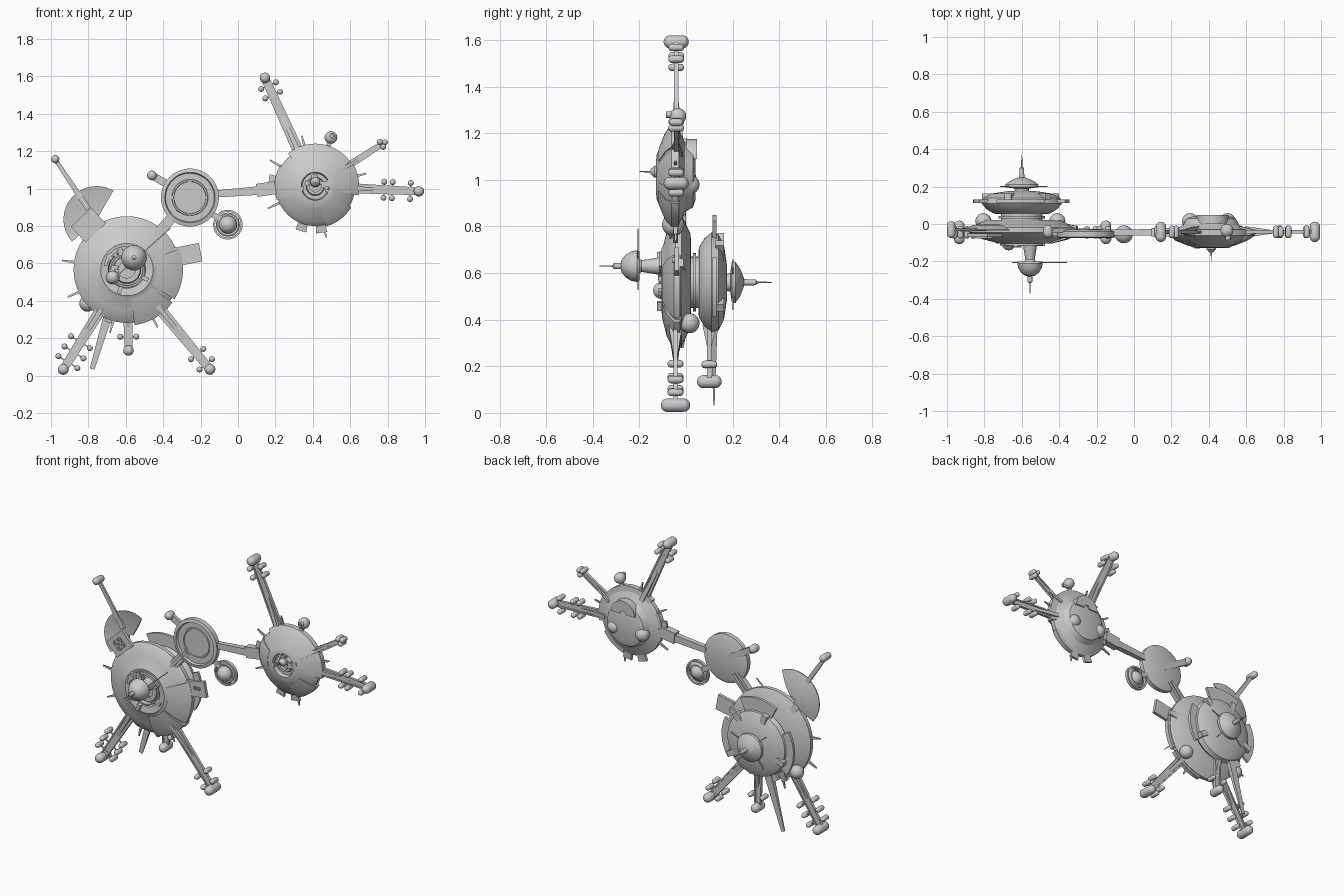
import bpy, bmesh, math, random
from mathutils import Vector

if "Cube" in bpy.data.objects:
    bpy.data.objects.remove(bpy.data.objects["Cube"])

random.seed(4)
A = (-.594, .567)    # large station centre (x, z)
B = (-.6, .56)       # rear saucer centre
C = (.413, 1.012)    # small station centre
M = (-.257, .952)    # middle disc centre


def finish(name, bm):
    bmesh.ops.remove_doubles(bm, verts=bm.verts, dist=1e-5)
    bmesh.ops.recalc_face_normals(bm, faces=bm.faces)
    me = bpy.data.meshes.new(name)
    bm.to_mesh(me)
    bm.free()
    ob = bpy.data.objects.new(name, me)
    bpy.context.collection.objects.link(ob)
    return ob


def lathe(name, c, prof, a0=0, a1=360, n=48):
    """Spin a (radius, y) outline about the y direction through c."""
    bm = bmesh.new()
    full = a1 - a0 >= 360
    n = n if full else max(4, int(n * (a1 - a0) / 360))
    rows = []
    for i in range(n if full else n + 1):
        a = math.radians(a0 + (a1 - a0) * i / n)
        rows.append([bm.verts.new((c[0] + r * math.cos(a), y, c[1] + r * math.sin(a))) for r, y in prof])
    k = len(prof)
    for i in range(n):
        p, q = rows[i], rows[(i + 1) % len(rows)]
        for j in range(k):
            m = (j + 1) % k
            if prof[j][0] < 1e-6 and prof[m][0] < 1e-6:
                continue
            bm.faces.new((p[j], p[m], q[m], q[j]))
    if not full:
        bm.faces.new(rows[0])
        bm.faces.new(rows[-1])
    return finish(name, bm)


def bar(name, p, q, y, w0, t0, w1=None, t1=None):
    """Tapered beam from p to q in the xz plane; w across, t along y."""
    w1, t1 = (w0 if w1 is None else w1), (t0 if t1 is None else t1)
    d = Vector((q[0] - p[0], q[1] - p[1])).normalized()
    bm = bmesh.new()
    ends = []
    for e, w, t in ((p, w0, t0), (q, w1, t1)):
        ends.append([bm.verts.new((e[0] - d.y * s * w / 2, y + u * t / 2, e[1] + d.x * s * w / 2))
                     for s, u in ((-1, -1), (1, -1), (1, 1), (-1, 1))])
    bm.faces.new(ends[0])
    bm.faces.new(ends[1])
    for i in range(4):
        j = (i + 1) % 4
        bm.faces.new((ends[0][i], ends[0][j], ends[1][j], ends[1][i]))
    return finish(name, bm)


def capsule(name, c, y, r, half, n=20):
    h = max(half - r, 0)
    arc = [math.radians(-90 + 180 * i / 12) for i in range(13)]
    prof = [(max(r * math.cos(a), 0) if 0 < i < 12 else 0, y + r * math.sin(a) + (h if i > 6 else -h))
            for i, a in enumerate(arc)]
    lathe(name, c, prof, n=n)


def ring(name, c, r0, r1, y0, y1, a0=0, a1=360):
    return lathe(name, c, [(r0, y0), (r1, y0), (r1, y1), (r0, y1)], a0, a1)


def polar(c, r, a):
    return (c[0] + r * math.cos(math.radians(a)), c[1] + r * math.sin(math.radians(a)))


def arm(name, p, q, y, w, stops, tip_r, tip_half, off=.043):
    """Twin-rail arm with a wedge root, paired small tanks and a capsule tip."""
    d = Vector((q[0] - p[0], q[1] - p[1]))
    n = Vector((-d.y, d.x)).normalized()
    at = lambda f, s=0: (p[0] + d.x * f + n.x * s, p[1] + d.y * f + n.y * s)
    bar(name + "_web", p, q, y, w, .008, w * .7, .006)
    bar(name + "_root", p, at(.5), y, w * .55, .06, w * .4, .008)
    for s in (-1, 1):
        bar(name + "_rail", at(0, s * w / 2), at(.97, s * w * .36), y, .009, .018)
        for f in stops:
            bar(name + "_pin", at(f), at(f, s * off), y, .007, .007)
            capsule(name + "_tank", at(f, s * off), y, .016, .034, 12)
    capsule(name + "_tip", q, y, tip_r, tip_half)


# Large front saucer with stepped hub
lathe("front_saucer", A, [(0, -.07), (.045, -.07), (.045, -.09), (.07, -.09), (.075, -.07), (.095, -.07),
      (.1, -.098), (.14, -.105), (.15, -.098), (.22, -.08), (.265, -.06), (.285, -.045), (.285, -.02),
      (.2, .02), (0, .025)], n=64)
ring("hub_ring", A, .082, .089, -.105, -.06)
ring("hub_arc", A, .108, .125, -.115, -.09, 30, 170)
for a0, a1 in ((-32, 22), (-82, -36)):
    lathe("front_armour", A, [(.16, -.103), (.24, -.083), (.3, -.052), (.3, -.025), (.16, -.02)], a0, a1, 64)
ring("saucer_neck", B, 0.02, .11, .02, .06)
ring("saucer_neck_lip", B, .02, .125, .03, .042)

# Rear saucer, cap and spike
lathe("rear_saucer", B, [(0, .05), (.15, .055), (.19, .08), (.215, .11), (.205, .14), (.16, .163),
      (.08, .175), (0, .178)], n=64)
for a0, a1, r in ((65, 118, .29), (-35, 25, .255), (150, 215, .26), (232, 250, .25)):
    ring("rear_panel", B, .19, r, .113, .13, a0, a1)
lathe("rear_cap", B, [(0, .17), (.035, .17), (.04, .19), (.09, .197), (.088, .212), (.06, .232), (.02, .248), (0, .25)])
lathe("rear_spike", B, [(0, .24), (.014, .245), (.012, .3), (.004, .305), (.002, .37), (0, .37)], n=12)
for a in (25, 140, 230, 310):
    bar("rear_needle", polar(B, .06, a), polar(B, .15, a), .2, .006, .006)
for a in (50, 110, 200, 330):
    bar("rear_block", polar(B, .15, a), polar(B, .22, a), .145, .035, .035)

# Front pylon, dome and probe
D = (-.556, .63)
lathe("pylon", D, [(0, -.07), (.045, -.075), (.038, -.11), (.025, -.19), (.035, -.205), (0, -.205)], n=24)
lathe("pylon_dome", D, [(0, -.2), (.062, -.2), (.068, -.21), (.063, -.235), (.048, -.26), (.025, -.277), (0, -.282)], n=32)
lathe("probe", D, [(0, -.27), (.013, -.275), (.013, -.31), (.003, -.315), (.002, -.372), (0, -.372)], n=12)
bar("probe_needle", (-.65, .53), (-.36, .79), -.206, .006, .005)
capsule("hub_tank", (-.67, .525), -.105, .036, .036)

# Hub machinery on both stations
for c, r, y, k in ((A, .12, -.1, 16), (C, .085, -.11, 12)):
    for i in range(k):
        a, s = random.uniform(0, 360), random.uniform(.35, .85) * r
        bar("hub_block", polar(c, s, a), polar(c, s + random.uniform(.015, .04), a), y,
            random.uniform(.008, .025), random.uniform(.03, .05))

# Underside globes
for x, z in ((-.805, .385), (-.41, .385), (.3, .98), (.5, .98)):
    capsule("globe", (x, z), .015, .043, .043)

# Small station
lathe("small_saucer", C, [(0, -.1), (.03, -.1), (.03, -.12), (.045, -.12), (.05, -.1), (.07, -.1), (.075, -.128),
      (.1, -.125), (.12, -.115), (.19, -.085), (.212, -.06), (.212, -.035), (.15, -.005), (.13, .03),
      (.1, .04), (0, .042)], n=56)
for a0, a1, r in ((35, 130, .228), (-12, 30, .235), (150, 200, .218), (-75, -30, .222)):
    lathe("small_armour", C, [(.12, -.118), (.19, -.09), (r, -.062), (r, -.03), (.12, -.02)], a0, a1, 56)
for a in (252, 278, 172):
    bar("small_fin", polar(C, .17, a), polar(C, .25, a), -.045, .04, .03, .06, .015)
lathe("small_probe", (.413, 1.035), [(0, -.09), (.028, -.1), (.025, -.135), (.012, -.15), (.003, -.155), (.002, -.2), (0, -.2)], n=16)
ring("small_back_drum", (.42, 1.09), .02, .085, 0, .048, 0, 180)

# Legs and outrigger arms
arm("left_leg", polar(A, .25, -123), (-.934, .033), -.045, .05, (.55, .72, .88), .029, .063, .06)
arm("right_leg", polar(A, .25, -50), (-.15, .033), -.045, .05, (.76, .92), .029, .063)
arm("rear_leg", (-.588, .38), (-.586, .134), .1, .045, (.7,), .028, .053)
arm("upper_arm", polar(C, .18, 116), (.144, 1.592), -.042, .05, (.78, .9), .028, .054)
arm("outer_arm", polar(C, .18, -3), (.967, .985), -.042, .045, (.5, .62, .88), .028, .054)
arm("short_arm", polar(C, .18, 32), (.785, 1.247), -.042, .03, (.92,), .016, .03, .016)
bar("rear_paddle", (-.68, .37), (-.78, .035), .12, .05, .03, .026, .005)

# Broken dish, mast and sensor plate
lathe("dish", (-.755, .835), [(.02, .0), (.1, -.005), (.178, -.03), (.178, -.036), (.1, -.02), (.02, -.015)], 60, 222)
bar("mast", (-.8, .89), (-.98, 1.16), -.03, .03, .015, .022, .012)
capsule("mast_tip", (-.977, 1.157), -.03, .022, .045)
bar("plate_left", (-.855, .755), (-.745, .855), -.06, .115, .02)
for a in (0, 90, 180, 270):
    ring("plate_socket", polar((-.8, .805), .024, a), .008, .018, -.078, -.06)
bar("plate_right", (-.38, .625), (-.2, .66), -.04, .1, .02)
for x in (-.27, -.245):
    ring("plate_port", (x, .655), .004, .011, -.058, -.045)

# Middle disc with rim, bridges and boom
lathe("middle_disc", M, [(0, -.06), (.085, -.06), (.087, -.066), (.095, -.066), (.097, -.06), (.13, -.06),
      (.135, -.075), (.155, -.07), (.155, -.04), (.13, -.03), (0, -.025)])
bar("bridge_left", polar(A, .2, 50), polar(M, .1, 228), -.045, .055, .035)
bar("bridge_left_rail", polar(A, .2, 50), polar(M, .1, 228), -.045, .02, .05)
bar("bridge_right", polar(M, .14, 8), (.25, 1.0), -.045, .038, .03, .05, .04)
bar("bridge_joint", (.1, .99), (.2, 1.005), -.045, .07, .045)
bar("boom", M, (-.46, 1.07), -.035, .04, .02)
capsule("boom_tip", (-.46, 1.07), -.04, .026, .035)

# Ringed ball below the middle disc
R = (-.054, .807)
bar("ball_link", polar(M, .13, -38), polar(R, .05, 142), -.045, .03, .02)
ring("ball_outer_ring", R, .068, .079, -.055, -.035)
lathe("ball_cup", R, [(0, -.03), (.05, -.035), (.064, -.05), (.058, -.055), (0, -.04)], n=32)
capsule("ball", R, -.055, .048, .04, 28)

# Ringed tank above the small station
bar("tank_stem", polar(C, .2, 72), (.497, 1.273), -.04, .025, .015)
capsule("tank", (.497, 1.273), -.035, .034, .036)
ring("tank_eye", (.502, 1.28), .006, .014, -.085, -.05)

# Rim antennas
for c, r, y, angles in ((A, .27, -.035, (-62, -105, 172, 205)), (C, .2, -.045, (105, 205, -78, 14, 150))):
    for a in angles:
        bar("rim_antenna", polar(c, r, a), polar(c, r + .08, a), y, .016, .016, .008, .006)
for a in (130, 250, 15):
    bar("rim_clamp", polar(A, .2, a), polar(A, .3, a), -.02, .05, .05, .035, .02)

# Smooth shading with sharp edges kept
bpy.ops.object.select_all(action='SELECT')
bpy.context.view_layer.objects.active = bpy.context.scene.objects[0]
bpy.ops.object.shade_smooth_by_angle(angle=math.radians(32))
